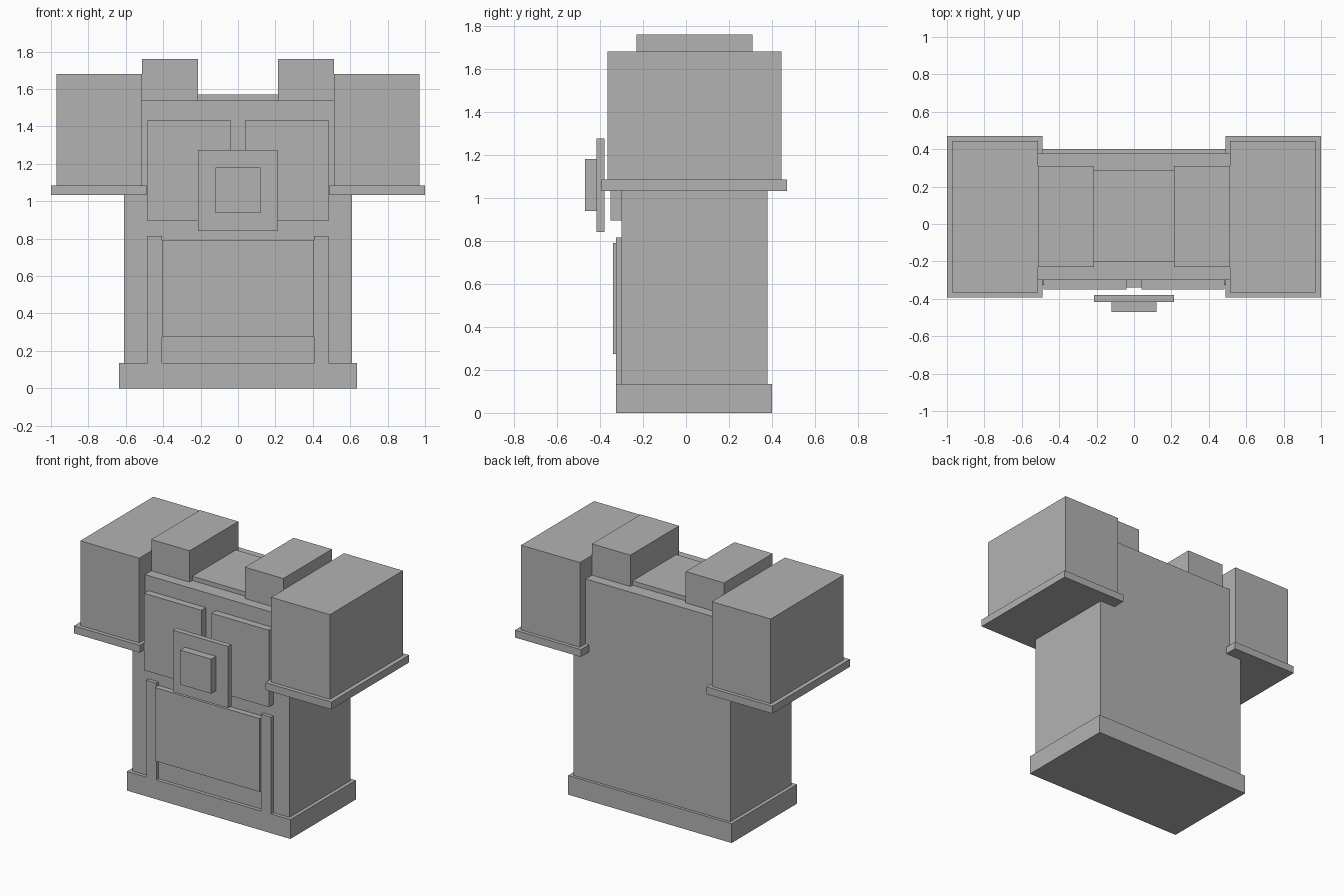
import bpy, bmesh

if "Cube" in bpy.data.objects:
    bpy.data.objects.remove(bpy.data.objects["Cube"])

grey = bpy.data.materials.new("plain_grey")
grey.diffuse_color = (0.45, 0.45, 0.45, 1.0)
grey.use_nodes = True
grey.node_tree.nodes["Principled BSDF"].inputs["Base Color"].default_value = grey.diffuse_color


def box(name, x, y, z):
    """Axis-aligned box from (min, max) ranges."""
    bm = bmesh.new()
    bmesh.ops.create_cube(bm, size=1.0)
    for v in bm.verts:
        for i, (lo, hi) in enumerate((x, y, z)):
            v.co[i] = hi if v.co[i] > 0 else lo
    mesh = bpy.data.meshes.new(name)
    bm.to_mesh(mesh)
    bm.free()
    mesh.materials.append(grey)
    obj = bpy.data.objects.new(name, mesh)
    bpy.context.collection.objects.link(obj)
    return obj


def pair(name, x, y, z):
    """A box on the right and its mirror on the left."""
    box(name + "_right", x, y, z)
    box(name + "_left", (-x[1], -x[0]), y, z)


# Torso and waist skirt
box("torso", (-0.61, 0.61), (-0.30, 0.38), (0.135, 1.54))
box("base_skirt", (-0.635, 0.635), (-0.325, 0.40), (0, 0.135))

# Neck slab and collar blocks on top
box("neck_slab", (-0.215, 0.215), (-0.20, 0.285), (1.54, 1.57))
pair("collar_block", (0.215, 0.513), (-0.23, 0.31), (1.54, 1.76))

# Shoulders with a wider rim underneath
pair("shoulder", (0.513, 0.97), (-0.365, 0.445), (1.085, 1.68))
pair("shoulder_rim", (0.488, 1.0), (-0.393, 0.47), (1.033, 1.085))

# Front plates
pair("chest_plate", (0.04, 0.485), (-0.35, -0.30), (0.895, 1.435))
pair("front_rail", (0.407, 0.485), (-0.325, -0.30), (0.135, 0.815))
box("belly_panel", (-0.407, 0.407), (-0.34, -0.30), (0.275, 0.79))

# Badge standing off the chest
box("badge_plate", (-0.215, 0.215), (-0.417, -0.38), (0.842, 1.275))
box("badge_centre", (-0.12, 0.12), (-0.47, -0.417), (0.938, 1.18))
